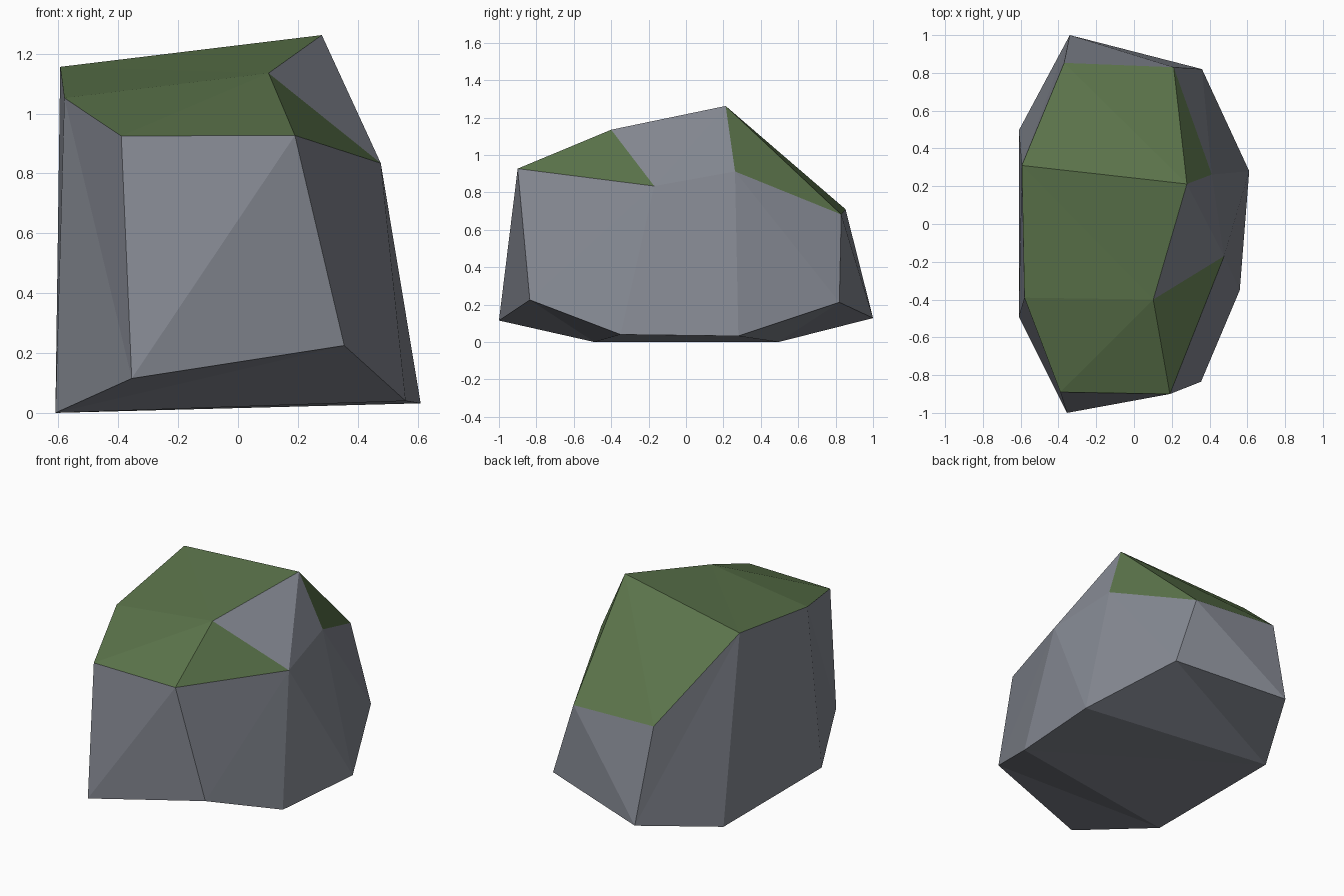
import bpy
import bmesh

if "Cube" in bpy.data.objects:
    bpy.data.objects.remove(bpy.data.objects["Cube"])


def material(name, rgb):
    m = bpy.data.materials.new(name)
    m.diffuse_color = (*rgb, 1)
    m.use_nodes = True
    m.node_tree.nodes["Principled BSDF"].inputs["Base Color"].default_value = m.diffuse_color
    return m


# Corners of the faceted boulder
corners = {
    # lower ring, counter-clockwise from the front left
    "H": (-0.355, -1.0, 0.115), "I": (0.355, -0.835, 0.225),
    "L": (0.56, -0.35, 0.04), "J": (0.61, 0.28, 0.032),
    "M": (0.36, 0.82, 0.212), "N": (-0.34, 1.0, 0.128),
    "P": (-0.61, 0.495, 0.0), "K": (-0.61, -0.49, 0.0),
    # upper ring, same order
    "E": (-0.39, -0.89, 0.925), "F": (0.19, -0.90, 0.927),
    "G": (0.477, -0.17, 0.834), "S": (0.412, 0.262, 0.912),
    "Q": (0.21, 0.83, 0.682), "R": (-0.37, 0.853, 0.71),
    "A": (-0.594, 0.31, 1.156), "D": (-0.58, -0.39, 1.052),
    # ridge
    "C": (0.102, -0.40, 1.135), "B": (0.28, 0.212, 1.262),
}

# Facets by colour: moss on the crown, bare stone elsewhere
stone = ("HIF HFE IGF ILG LJG JSG JMS MQS MNQ NRQ NAR NPA PKA KDA KHD HED "
         "CGB GSB HKI IKL KPL LPJ PMJ PNM").split()
moss = "EFC ECD DCA CBA ABR BQR FGC SQB".split()

bm = bmesh.new()
verts = {k: bm.verts.new(co) for k, co in corners.items()}
for index, facets in enumerate((stone, moss)):
    for facet in facets:
        face = bm.faces.new([verts[k] for k in facet])
        face.material_index = index
bmesh.ops.recalc_face_normals(bm, faces=bm.faces[:])

mesh = bpy.data.meshes.new("mossy_boulder")
bm.to_mesh(mesh)
bm.free()
mesh.materials.append(material("grey stone", (0.235, 0.25, 0.29)))
mesh.materials.append(material("green moss", (0.105, 0.175, 0.07)))
boulder = bpy.data.objects.new("mossy_boulder", mesh)
bpy.context.collection.objects.link(boulder)
